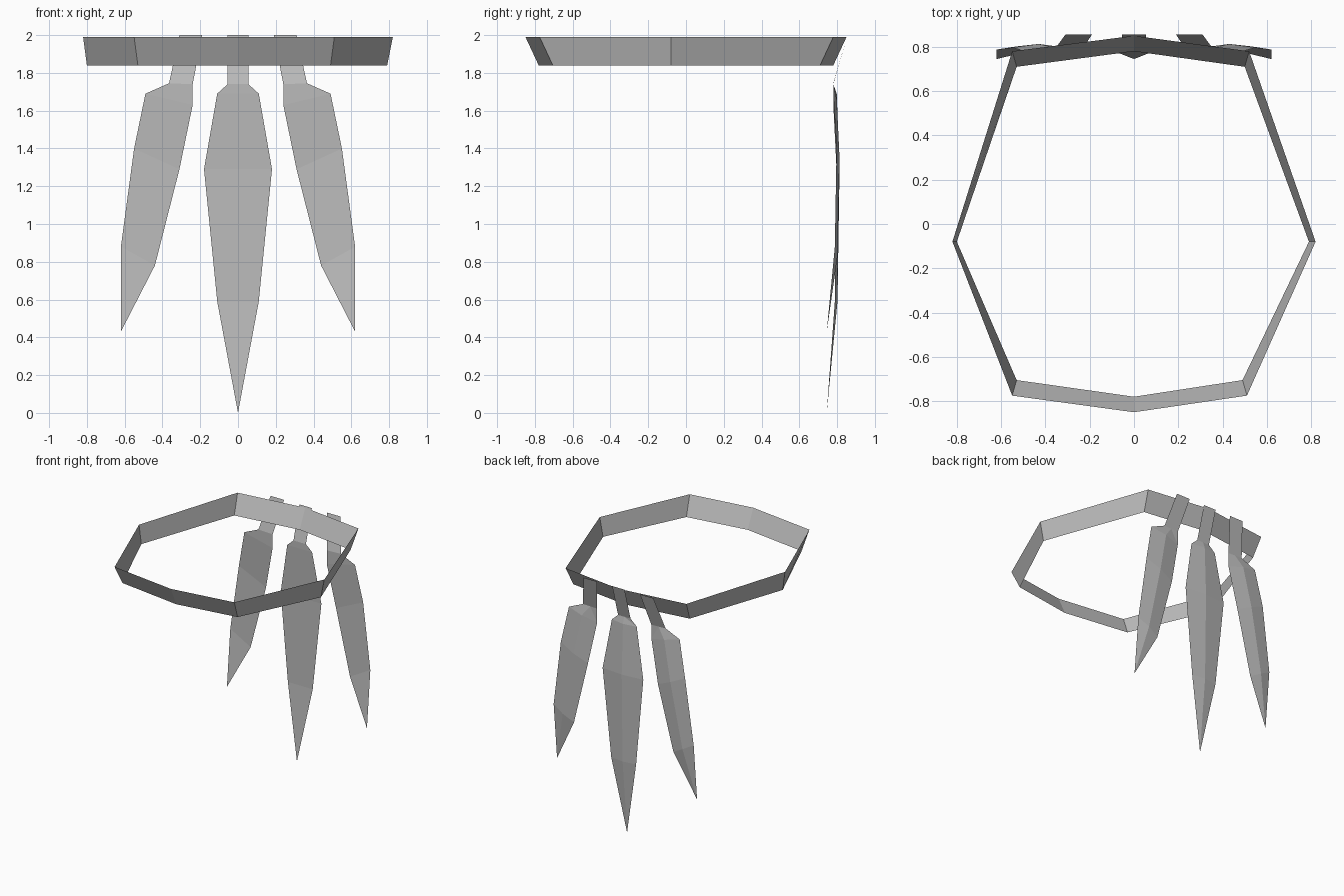
import bpy, bmesh

old = bpy.data.objects.get("Cube")
if old:
    bpy.data.objects.remove(old, do_unlink=True)

grey = bpy.data.materials.new("plain_grey")
grey.use_nodes = True
COLOR = (0.5, 0.5, 0.5, 1)
grey.diffuse_color = COLOR
grey.node_tree.nodes["Principled BSDF"].inputs["Base Color"].default_value = COLOR


def finish(name, bm):
    mesh = bpy.data.meshes.new(name)
    bm.to_mesh(mesh)
    bm.free()
    mesh.materials.append(grey)
    obj = bpy.data.objects.new(name, mesh)
    bpy.context.collection.objects.link(obj)
    return obj


# Headband: an open eight-sided strip, wider at the top
def headband():
    top = [(0, -.85), (.51, -.775), (.82, -.08), (.52, .78),
           (0, .85), (-.55, .78), (-.82, -.08), (-.55, -.775)]
    low = [(0, -.78), (.49, -.705), (.79, -.08), (.5, .71),
           (0, .78), (-.53, .71), (-.80, -.08), (-.53, -.705)]
    bm = bmesh.new()
    upper = [bm.verts.new((x, y, 1.99)) for x, y in top]
    lower = [bm.verts.new((x, y, 1.84)) for x, y in low]
    for i in range(len(top)):
        j = (i + 1) % len(top)
        bm.faces.new((lower[i], lower[j], upper[j], upper[i]))
    finish("headband", bm)


# Feather: flat front, ridged back, pointed tip and a flat slanted stem
FRONT_Y = (.78, .78, .797, .788)
RIDGE_Y = (.78, .798, .813, .802)
TIP_Y, STEM_Y = .745, .855


def feather(name, stem, rows, tip, side=1):
    bm = bmesh.new()

    def vert(x, y, z):
        return bm.verts.new((side * x, y, z))

    rings = []
    for ((xa, za), (xb, zb)), front, ridge in zip(rows, FRONT_Y, RIDGE_Y):
        rings.append((vert(xa, front, za), vert(xb, front, zb),
                      vert((xa + xb) / 2, ridge, (za + zb) / 2)))
    for (a, b, m), (c, d, n) in zip(rings, rings[1:]):
        bm.faces.new((a, c, d, b))
        bm.faces.new((b, d, n, m))
        bm.faces.new((m, n, c, a))
    a, b, m = rings[-1]
    end = vert(tip[0], TIP_Y, tip[1])
    for p, q in ((a, b), (b, m), (m, a)):
        bm.faces.new((p, end, q))
    bmesh.ops.recalc_face_normals(bm, faces=bm.faces)
    # Stem tucked up behind the band
    a, b, m = rings[0]
    bm.faces.new((a, m, b, vert(stem[1], STEM_Y, 2), vert(stem[0], STEM_Y, 2)))
    finish(name, bm)


headband()

half_outline = [(.055, 1.74), (.11, 1.69), (.18, 1.29), (.11, .59)]
feather("middle_feather", (-.055, .055),
        [((-x, z), (x, z)) for x, z in half_outline], (0, 0))

side_rows = [((.24, 1.74), (.365, 1.745)), ((.24, 1.63), (.49, 1.69)),
             ((.31, 1.29), (.55, 1.40)), ((.44, .78), (.62, .88))]
for name, side in (("left_feather", 1), ("right_feather", -1)):
    feather(name, (.19, .31), side_rows, (.62, .43), side)
